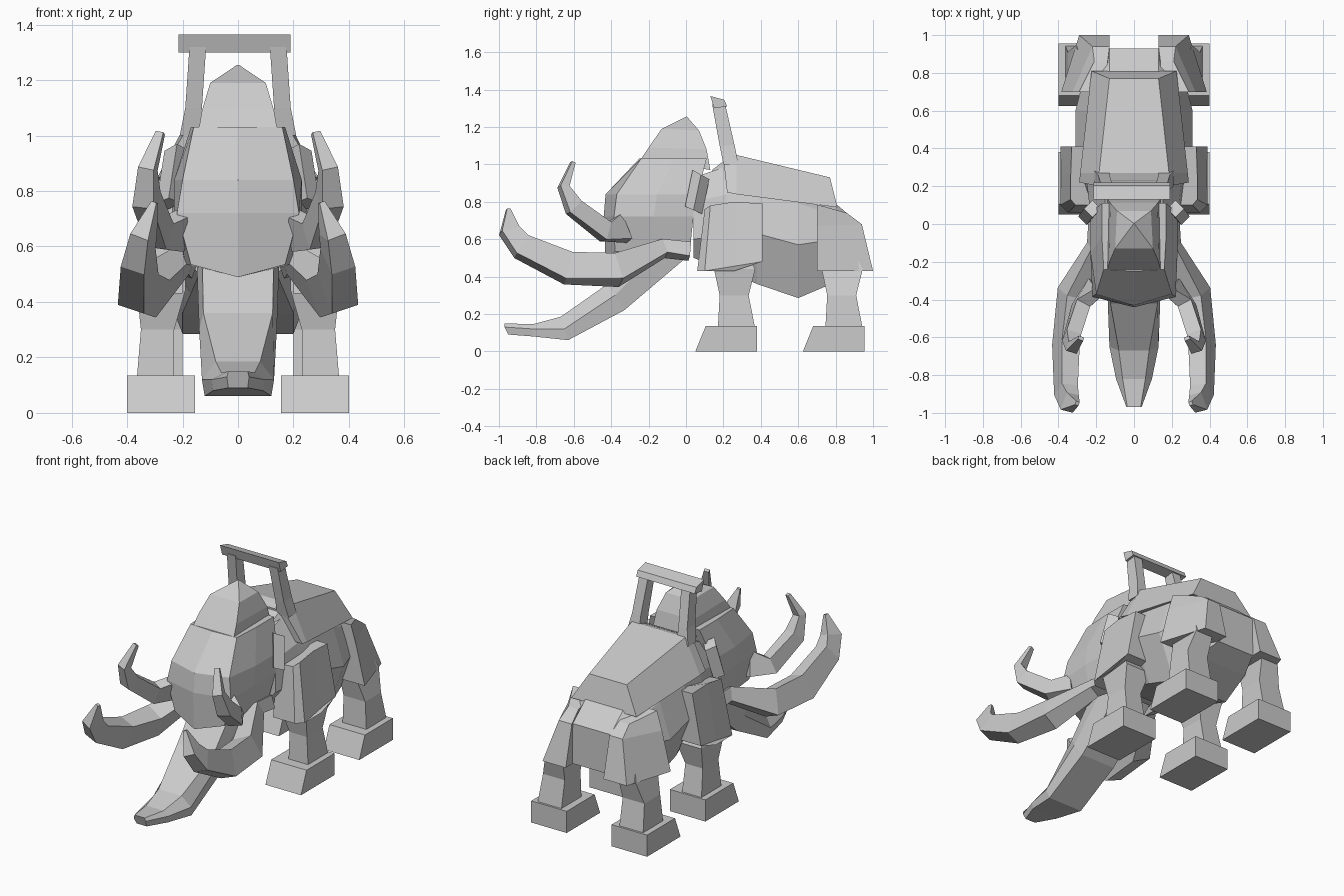
import bpy
import bmesh
from mathutils import Quaternion, Vector

default_cube = bpy.data.objects.get("Cube")
if default_cube:
    bpy.data.objects.remove(default_cube, do_unlink=True)

GREY = (0.6, 0.6, 0.6, 1.0)
material = bpy.data.materials.new("plain grey")
material.use_nodes = True
material.diffuse_color = GREY
material.node_tree.nodes["Principled BSDF"].inputs["Base Color"].default_value = GREY


def loft(name, rings, paired=False):
    """Skin a list of equal-length rings, cap both ends, mirror if paired."""
    bm = bmesh.new()
    loops = [[bm.verts.new(point) for point in ring] for ring in rings]
    count = len(loops[0])
    for lower, upper in zip(loops, loops[1:]):
        for i in range(count):
            j = (i + 1) % count
            bm.faces.new((lower[i], lower[j], upper[j], upper[i]))
    bm.faces.new(loops[0][::-1])
    bm.faces.new(loops[-1])
    bmesh.ops.recalc_face_normals(bm, faces=bm.faces[:])
    mesh = bpy.data.meshes.new(name)
    bm.to_mesh(mesh)
    bm.free()
    mesh.materials.append(material)
    part = bpy.data.objects.new(name, mesh)
    bpy.context.scene.collection.objects.link(part)
    if paired:
        part.modifiers.new("both sides", 'MIRROR').use_axis[0] = True
    return part


def rect(z, left, right, front, back):
    """Horizontal rectangular ring."""
    return [(left, front, z), (right, front, z), (right, back, z), (left, back, z)]


def both(*half):
    """Close a half ring by reflecting it across the middle."""
    return list(half) + [(-x, y, z) for x, y, z in reversed(half)]


def section(y, *half):
    """Upright symmetric ring at one depth."""
    return both(*[(x, y, z) for x, z in half])


def sweep(name, path, roll):
    """Tapered square horn along (x, y, z, width, height) stations."""
    centres = [Vector(station[:3]) for station in path]
    rings = []
    for i, (centre, station) in enumerate(zip(centres, path)):
        ahead = centres[min(i + 1, len(path) - 1)]
        behind = centres[max(i - 1, 0)]
        along = (ahead - behind).normalized()
        side = Vector((1, 0, 0))
        side = (side - along * side.dot(along)).normalized()
        side.rotate(Quaternion(along, roll))
        lift = along.cross(side)
        side, lift = side * station[3] / 2, lift * station[4] / 2
        rings.append([centre + side + lift, centre - side + lift,
                      centre - side - lift, centre + side - lift])
    return loft(name, rings, paired=True)


# Torso with a sagging belly
loft("torso", [
    section(.04, (.15, .93), (.23, .8), (.23, .6), (.14, .5)),
    section(.22, (.16, .99), (.25, .84), (.29, .62), (.17, .43)),
    section(.38, (.15, .97), (.25, .82), (.31, .63), (.2, .36)),
    section(.6, (.13, .92), (.24, .79), (.31, .57), (.2, .285)),
    section(.8, (.13, .79), (.21, .73), (.26, .6), (.18, .37)),
    section(.93, (.13, .68), (.15, .64), (.15, .52), (.13, .43)),
])

# Saddle armour over the back, with a raised front lip
loft("saddle", [
    both((.18, .2, 1.03), (.29, .22, .85)),
    both((.185, .27, 1.05), (.285, .27, .84)),
    both((.13, .77, .93), (.225, .81, .77)),
])
loft("saddle_lip", [
    section(.14, (.13, .97), (.17, .85)),
    section(.23, (.15, 1.04), (.25, .85)),
])

# Arch standing on the saddle
loft("arch_post", [
    rect(1.0, .13, .21, .2, .28),
    rect(1.1, .13, .19, .18, .26),
    rect(1.32, .115, .175, .14, .21),
], paired=True)
loft("arch_beam", [
    [(x, .15, 1.3), (x, .22, 1.31), (x, .205, 1.345), (x, .13, 1.365)]
    for x in (-.215, .19)
])


# Head, widest at the cheeks, with a gently pointed face
def head_ring(z, nose, corner, face, cheek, rear, chin=0):
    return both((.003, nose, z - chin), (face, corner, z),
                (cheek, (corner + rear) / 2, z), (cheek, rear, z))


loft("head", [
    head_ring(.535, -.43, -.38, .17, .19, .02, .045),
    head_ring(.72, -.44, -.385, .22, .23, .04),
    head_ring(.84, -.43, -.37, .2, .23, .06),
    head_ring(1.03, -.25, -.24, .16, .17, .11),
])
loft("skull_cap", [
    both((.14, -.24, 1.03), (.14, .13, .97)),
    both((.13, -.2, 1.09), (.125, .11, 1.08)),
    both((.1, -.13, 1.19), (.09, .07, 1.18)),
    both((.003, 0, 1.255), (.003, .005, 1.255)),
])

# Trunk reaching forward to the ground
loft("trunk", [
    both((.13, -.2, .62), (.15, -.1, .58), (.12, 0, .5)),
    both((.125, -.42, .36), (.14, -.38, .3), (.12, -.33, .22)),
    both((.08, -.67, .185), (.13, -.65, .12), (.12, -.63, .06)),
    both((.06, -.82, .145), (.095, -.82, .12), (.09, -.82, .08)),
    both((.035, -.97, .15), (.04, -.97, .13), (.035, -.95, .09)),
])

# Two pairs of upswept tusks, rolled so their undersides face outward
sweep("lower_tusk", [
    (.19, .02, .535, .08, .08),
    (.2, -.12, .55, .08, .08),
    (.325, -.37, .435, .12, .15),
    (.36, -.63, .445, .1, .155),
    (.36, -.88, .56, .09, .12),
    (.34, -.945, .645, .07, .1),
    (.3, -.95, .76, .02, .02),
], .35)
sweep("upper_tusk", [
    (.2, -.33, .66, .06, .15),
    (.28, -.43, .64, .08, .1),
    (.33, -.6, .77, .08, .09),
    (.325, -.655, .88, .06, .05),
    (.28, -.605, 1.01, .03, .02),
], .3)


# Ears as slanted diamond-section slabs
def diamond(x, y, z, size, tilt):
    return [(x - size, y, z), (x, y - size, z + tilt),
            (x + size, y, z), (x, y + size, z - tilt)]


loft("ear", [diamond(.25, .04, .755, .045, .02),
             diamond(.22, .08, .945, .045, .025)], paired=True)

# Legs and feet: front pair, then rear pair, which tuck in under the hips
for name, front, inner, outer in (("front", .05, .23, .365), ("rear", .625, .2, .31)):
    loft(name + "_foot", [
        rect(0, .155, .4, front, front + .33),
        rect(.135, .155, .4, front + .055, front + .33),
    ], paired=True)
    loft(name + "_leg", [
        rect(.12, inner, .365, front + .12, front + .32),
        rect(.3, inner, .35, front + .13, front + .285),
        rect(.44, .19, outer, front + .1, front + .32),
        rect(.6, .19, outer - .05, front + .1, front + .23),
    ], paired=True)

# Armour plates over the shoulders and hips
loft("shoulder_plate", [
    [(.2, .06, .43), (.35, .06, .43), (.39, .1, .43), (.39, .26, .43),
     (.39, .41, .48), (.2, .41, .48)],
    [(.2, .1, .75), (.31, .1, .76), (.335, .13, .78), (.335, .26, .8),
     (.33, .41, .79), (.2, .41, .79)],
], paired=True)
loft("hip_plate", [
    [(.14, .7, .43), (.385, .7, .43), (.29, 1.0, .43), (.13, 1.0, .43)],
    [(.14, .7, .67), (.325, .7, .67), (.22, .94, .68), (.13, .94, .68)],
    [(.14, .7, .785), (.29, .7, .785), (.21, .86, .74), (.14, .86, .74)],
], paired=True)
